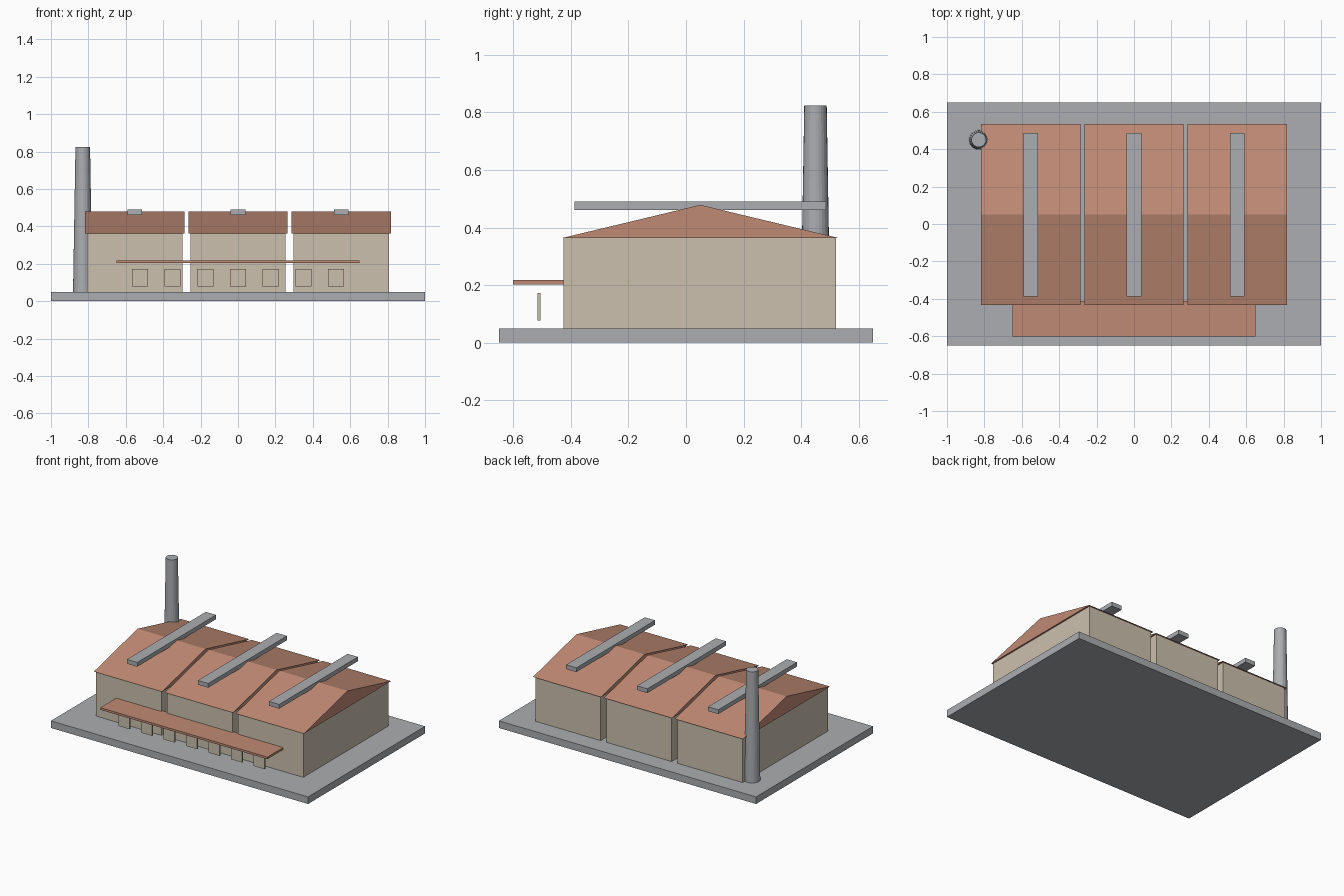
import bpy
import bmesh
from mathutils import Matrix, Vector

cube = bpy.data.objects.get("Cube")
if cube:
    bpy.data.objects.remove(cube, do_unlink=True)


def make_material(name, rgb):
    mat = bpy.data.materials.new(name)
    mat.use_nodes = True
    color = (*rgb, 1.0)
    mat.diffuse_color = color
    bsdf = next(n for n in mat.node_tree.nodes if n.type == 'BSDF_PRINCIPLED')
    bsdf.inputs["Base Color"].default_value = color
    return mat


concrete = make_material("grey concrete", (0.41, 0.42, 0.44))
plaster = make_material("beige plaster", (0.60, 0.53, 0.42))
tile = make_material("terracotta tile", (0.53, 0.255, 0.175))


def finish(name, bm, mat):
    bmesh.ops.recalc_face_normals(bm, faces=bm.faces)
    mesh = bpy.data.meshes.new(name)
    bm.to_mesh(mesh)
    bm.free()
    mesh.materials.append(mat)
    obj = bpy.data.objects.new(name, mesh)
    bpy.context.collection.objects.link(obj)
    return obj


def box(name, low, high, mat):
    low, high = Vector(low), Vector(high)
    bm = bmesh.new()
    place = Matrix.Translation((low + high) / 2) @ Matrix.Diagonal((*(high - low), 1))
    bmesh.ops.create_cube(bm, size=1, matrix=place)
    return finish(name, bm, mat)


def gable(name, x, half_width, profile, mat):
    """Extrude a (y, z) profile along x."""
    bm = bmesh.new()
    face = bm.faces.new([bm.verts.new((x - half_width, y, z)) for y, z in profile])
    solid = bmesh.ops.extrude_face_region(bm, geom=[face])
    verts = [v for v in solid["geom"] if isinstance(v, bmesh.types.BMVert)]
    bmesh.ops.translate(bm, verts=verts, vec=(2 * half_width, 0, 0))
    return finish(name, bm, mat)


# Ground slab
box("base_slab", (-1, -0.65, 0), (1, 0.65, 0.05), concrete)

# Three halls, each with a gabled roof and a long roof vent
eaves, ridge = 0.363, 0.479
for side, x in (("right", -0.552), ("middle", 0), ("left", 0.552)):
    box(f"{side}_hall", (x - 0.254, -0.426, 0.05), (x + 0.254, 0.522, eaves), plaster)
    gable(f"{side}_roof", x, 0.265,
          [(-0.434, eaves), (0.534, eaves), (0.05, ridge)], tile)
    box(f"{side}_roof_vent", (x - 0.04, -0.388, 0.461), (x + 0.04, 0.487, 0.491), concrete)

# Entrance canopy with a row of panels below it
box("canopy", (-0.65, -0.602, 0.203), (0.65, -0.412, 0.218), tile)
for i in range(7):
    x = (i - 3) * 0.175
    box(f"dock_panel_{i + 1}", (x - 0.043, -0.516, 0.078),
        (x + 0.043, -0.506, 0.173), plaster)

# Tapered chimney
bm = bmesh.new()
bmesh.ops.create_cone(bm, cap_ends=True, segments=24, radius1=0.052, radius2=0.039,
                      depth=0.775, matrix=Matrix.Translation((-0.83, 0.45, 0.4375)))
finish("chimney", bm, concrete)
